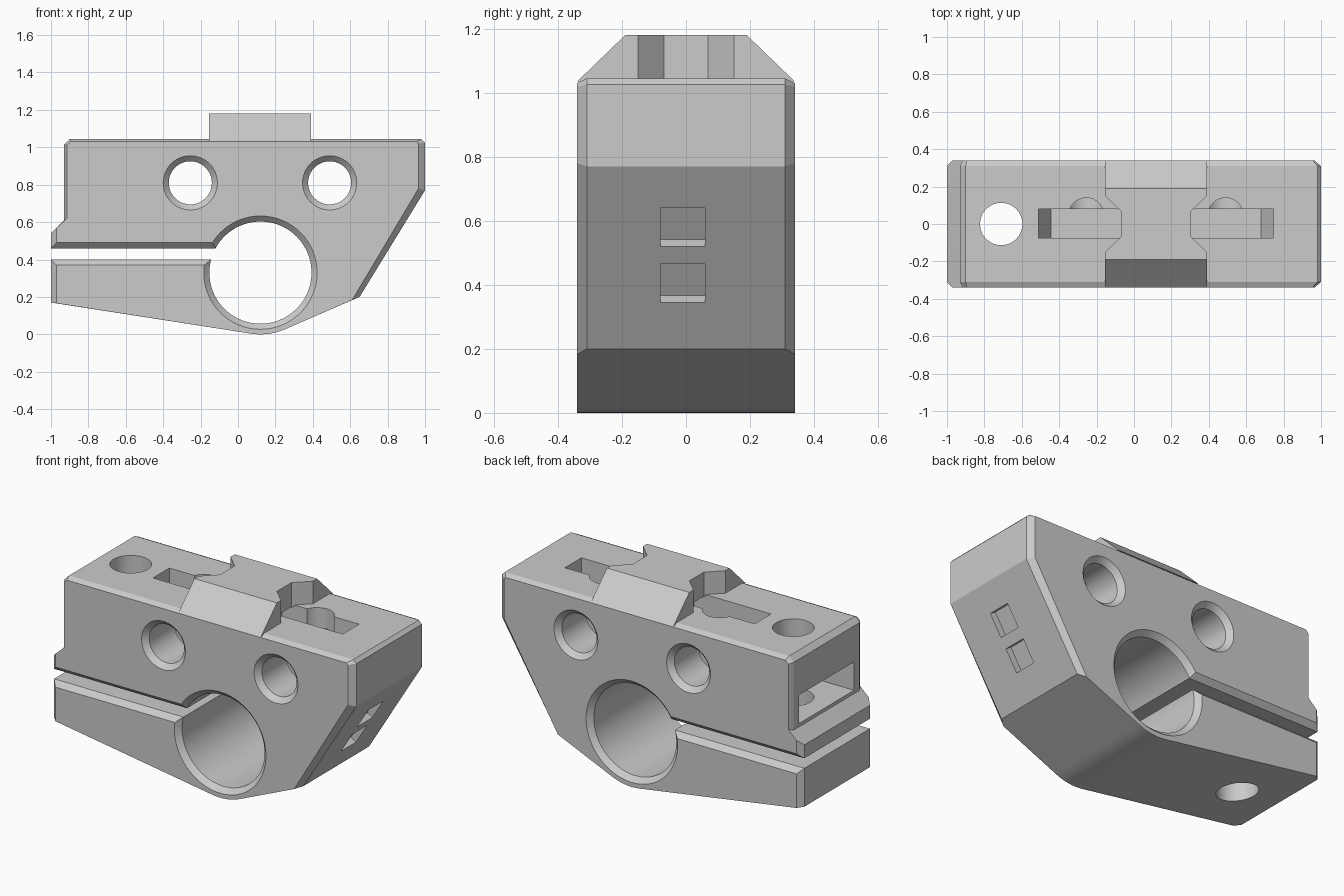
import bpy, bmesh
from math import sin, cos, radians, pi

if "Cube" in bpy.data.objects:
    bpy.data.objects.remove(bpy.data.objects["Cube"])

MID = 0.1175           # mirror line of the ridge, nut slots and bolt holes
BORE = (0.12, 0.33)    # centre of the clamp bore

AXES = {"x": lambda a, b, t: (t, a, b),
        "y": lambda a, b, t: (a, t, b),
        "z": lambda a, b, t: (a, b, t)}


def loft(name, layers, axis="y"):
    """Closed solid through equal-length profiles; layers = [(offset, profile), ...]"""
    bm = bmesh.new()
    rings = [[bm.verts.new(AXES[axis](a, b, t)) for a, b in prof] for t, prof in layers]
    n = len(rings[0])
    for r0, r1 in zip(rings, rings[1:]):
        for i in range(n):
            j = (i + 1) % n
            bm.faces.new((r0[i], r0[j], r1[j], r1[i]))
    bm.faces.new(rings[0])
    bm.faces.new(rings[-1])
    bmesh.ops.recalc_face_normals(bm, faces=bm.faces[:])
    mesh = bpy.data.meshes.new(name)
    bm.to_mesh(mesh)
    bm.free()
    ob = bpy.data.objects.new(name, mesh)
    bpy.context.collection.objects.link(ob)
    return ob


def prism(name, prof, t0, t1, axis="y"):
    return loft(name, [(t0, prof), (t1, prof)], axis)


def rect(a0, a1, b0, b1):
    return [(a0, b0), (a1, b0), (a1, b1), (a0, b1)]


def circle(a, b, r, n=64):
    return [(a + r * cos(2 * pi * i / n), b + r * sin(2 * pi * i / n)) for i in range(n)]


def flared(name, prof):
    """Cutter along y that widens by 0.03 at the front and back faces; prof(grow)"""
    return loft(name, [(-0.36, prof(0.05)), (-0.31, prof(0)), (0.31, prof(0)), (0.36, prof(0.05))])


def cut(target, cutter):
    cutter.hide_render = True
    mod = target.modifiers.new("cut", "BOOLEAN")
    mod.operation = "DIFFERENCE"
    mod.solver = "EXACT"
    mod.object = cutter
    bpy.context.view_layer.objects.active = target
    bpy.ops.object.modifier_apply(modifier=mod.name)
    bpy.data.objects.remove(cutter)


def mirrored(prof):
    return [(2 * MID - a, b) for a, b in prof]


# Clamp body: side profile and a slightly smaller one for the chamfered faces
arc = [(BORE[0] + 0.33 * sin(radians(a)), 0.33 - 0.33 * cos(radians(a)))
       for a in [-8.8 + 32.3 * i / 10 for i in range(11)]]
outer = [(-0.90, 1.045), (-0.93, 1.015), (-0.93, 0.61), (-1, 0.54), (-1, 0.17)] + arc + \
        [(0.65, 0.20), (1, 0.77), (1, 1.025), (0.98, 1.045)]
inner = [(-0.895, 1.03), (-0.915, 1.01), (-0.915, 0.62), (-0.97, 0.57), (-0.97, 0.166)] + arc + \
        [(0.61, 0.183), (0.965, 0.78), (0.965, 1.02), (0.955, 1.03)]
body = loft("clamp_body", [(-0.34, inner), (-0.31, outer), (0.31, outer), (0.34, inner)])

# Bore and clamp gap
cut(body, flared("bore", lambda g: circle(*BORE, 0.273 + g, 96)))
cut(body, flared("gap", lambda g: rect(-1.1, 0.05, 0.40 - g, 0.46 + g)))

# Cross bolt holes with nut slots from the top and a relief behind each
slot = [(-0.51, 1.1), (-0.51, 0.74), (-0.445, 0.62), (-0.065, 0.62), (0.0, 0.74), (0.0, 1.1)]
for side, flip in (("left", lambda p: p), ("right", mirrored)):
    cut(body, flared(side + "_bolt_hole", lambda g: flip(circle(-0.255, 0.81, 0.115 + g))))
    cut(body, prism(side + "_nut_slot", flip(slot), -0.075, 0.08))
    cut(body, prism(side + "_relief", flip(circle(-0.255, 0.045, 0.095)), 0.85, 1.1, "z"))

# Vertical clamp screw hole and its side-loaded nut pocket
cut(body, prism("screw_hole", circle(-0.71, 0, 0.113), -0.1, 1.2, "z"))
nut = [(-1.05, -0.26), (-0.62, -0.26), (-0.53, -0.12), (-0.53, 0.12), (-0.62, 0.26), (-1.05, 0.26)]
cut(body, prism("nut_pocket", nut, 0.63, 0.80, "z"))

# Two shallow rectangular pockets square to the slanted face
ux, uz = 0.523, 0.852
for z in (0.405, 0.58):
    x = 0.65 + (z - 0.2) * ux / uz
    pocket = [(x + s * ux + d * uz, z + s * uz - d * ux)
              for s, d in ((-0.07, -0.04), (0.07, -0.04), (0.07, 0.05), (-0.07, 0.05))]
    cut(body, prism("pocket", pocket, -0.08, 0.06))

# Top ridge with tapered notches at both ends
ridge = prism("top_ridge", [(-0.34, 1.035), (0.34, 1.035), (0.19, 1.18), (-0.19, 1.18)],
              -0.155, 0.39, "x")
notch = [(-0.175, -0.17), (-0.07, -0.068), (-0.07, 0.068), (-0.175, 0.17)]
for prof in (notch, mirrored(notch)):
    cut(ridge, prism("notch", prof, 0.9, 1.3, "z"))

# Smooth bores, sharp edges
for ob in (body, ridge):
    bpy.ops.object.select_all(action="DESELECT")
    ob.select_set(True)
    bpy.context.view_layer.objects.active = ob
    bpy.ops.object.shade_smooth_by_angle(angle=radians(15))
